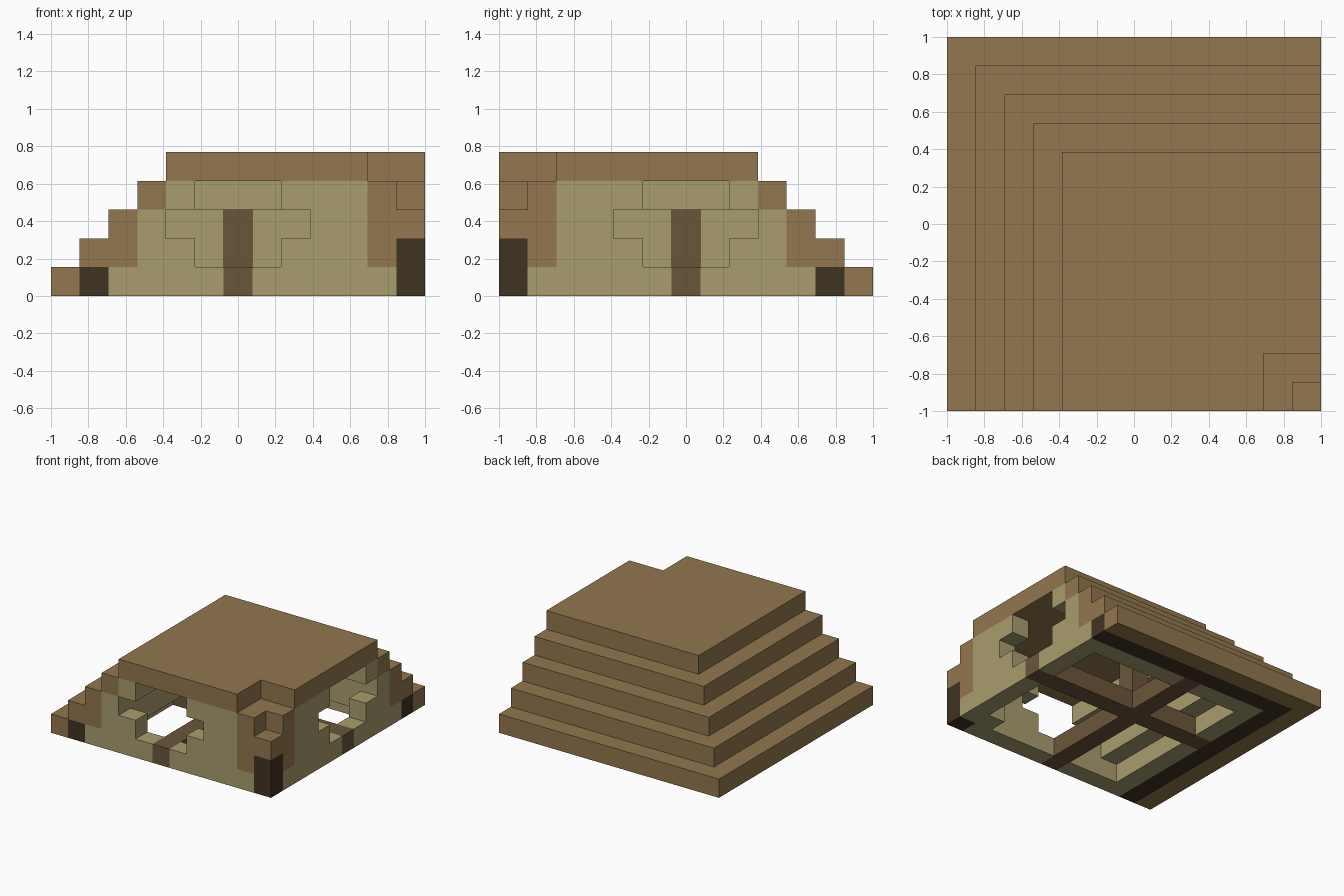
import bpy, bmesh
from mathutils import Vector

if "Cube" in bpy.data.objects:
    bpy.data.objects.remove(bpy.data.objects["Cube"], do_unlink=True)

N = 13                 # blocks per side
U = 2 / N              # block size
LAST, MID = N - 1, N // 2
cells = {}             # block position -> part name


def srgb(r, g, b):
    f = lambda c: c / 12.92 if c <= 0.04045 else ((c + 0.055) / 1.055) ** 2.4
    return (f(r / 255), f(g / 255), f(b / 255), 1)


def make_material(name, colour):
    mat = bpy.data.materials.new(name)
    mat.use_nodes = True
    mat.diffuse_color = colour
    bsdf = next(n for n in mat.node_tree.nodes if n.type == 'BSDF_PRINCIPLED')
    bsdf.inputs["Base Color"].default_value = colour
    bsdf.inputs["Roughness"].default_value = 0.9
    return mat


def fill(part, layers, rule):
    """Put blocks of a part wherever rule(i, j, depth) holds."""
    for k in layers:
        for i in range(N):
            for j in range(N):
                if rule(i, j, min(i, LAST - j)):
                    if part:
                        cells[i, j, k] = part
                    else:
                        cells.pop((i, j, k), None)


def on_wall(i, j):
    return j == 0 or i == LAST


# Two open gable walls
for k in range(4):
    fill("walls_and_lining", [k], lambda i, j, d: on_wall(i, j) and d >= k)

# Stepped roof, with its inner lining
for k, lining in enumerate((2, 3, 3, 4)):
    fill("walls_and_lining", [k], lambda i, j, d: d == lining)
    fill("stepped_roof", [k], lambda i, j, d: k <= d < lining)
fill("stepped_roof", [4], lambda i, j, d: d >= 4)

# Dark sill behind the lowest step
fill("dark_sill", [0], lambda i, j, d: d == 1)

# Cross-shaped windows in both walls
for k, half in ((1, 1), (2, 2), (3, 1)):
    fill(None, [k], lambda i, j, d: (j == 0 and abs(i - MID) <= half)
         or (i == LAST and abs(j - MID) <= half))

# Floor beams and centre post
fill("beams_and_post", [0], lambda i, j, d: d >= 2 and MID in (i, j))
fill("beams_and_post", [1, 2], lambda i, j, d: i == j == MID)

# Outer corner: brown pillar, dark foot, notched top
near_corner = lambda i, j, d: i >= LAST - 1 and j <= 1
tip = lambda i, j, d: i == LAST and j == 0
fill("walls_and_lining", [0], near_corner)
fill("stepped_roof", [1, 2, 3], near_corner)
fill("walls_and_lining", [1, 2], lambda i, j, d: i == LAST - 1 and j == 1)
fill("dark_corner_foot", [0, 1], tip)
fill(None, [3], tip)
fill(None, [4], near_corner)


def build(part, mat):
    """Make one mesh from the exposed block faces of a part."""
    bm = bmesh.new()
    for pos in [p for p, name in cells.items() if name == part]:
        base = Vector(pos)
        for axis in range(3):
            for side in (0, 1):
                step = Vector((0, 0, 0))
                step[axis] = 2 * side - 1
                if tuple(int(c) for c in base + step) in cells:
                    continue
                u, v = Vector((0, 0, 0)), Vector((0, 0, 0))
                u[(axis + 1) % 3] = 1
                v[(axis + 2) % 3] = 1
                start = base + (step if side else Vector((0, 0, 0)))
                loop = [start, start + u, start + u + v, start + v]
                if not side:
                    loop.reverse()
                bm.faces.new([bm.verts.new(p) for p in loop])
    bmesh.ops.remove_doubles(bm, verts=bm.verts, dist=0.01)
    bmesh.ops.dissolve_limit(bm, angle_limit=0.01, verts=bm.verts, edges=bm.edges)
    for vert in bm.verts:
        vert.co = Vector((vert.co.x * U - 1, vert.co.y * U - 1, vert.co.z * U))
    mesh = bpy.data.meshes.new(part)
    bm.to_mesh(mesh)
    bm.free()
    mesh.materials.append(mat)
    obj = bpy.data.objects.new(part, mesh)
    bpy.context.collection.objects.link(obj)


brown = make_material("roof_brown", srgb(146, 119, 78))
khaki = make_material("wall_khaki", srgb(169, 157, 111))
timber = make_material("beam_brown", srgb(107, 86, 58))
dark = make_material("dark_brown", srgb(64, 51, 34))

build("stepped_roof", brown)
build("walls_and_lining", khaki)
build("beams_and_post", timber)
build("dark_sill", dark)
build("dark_corner_foot", dark)
